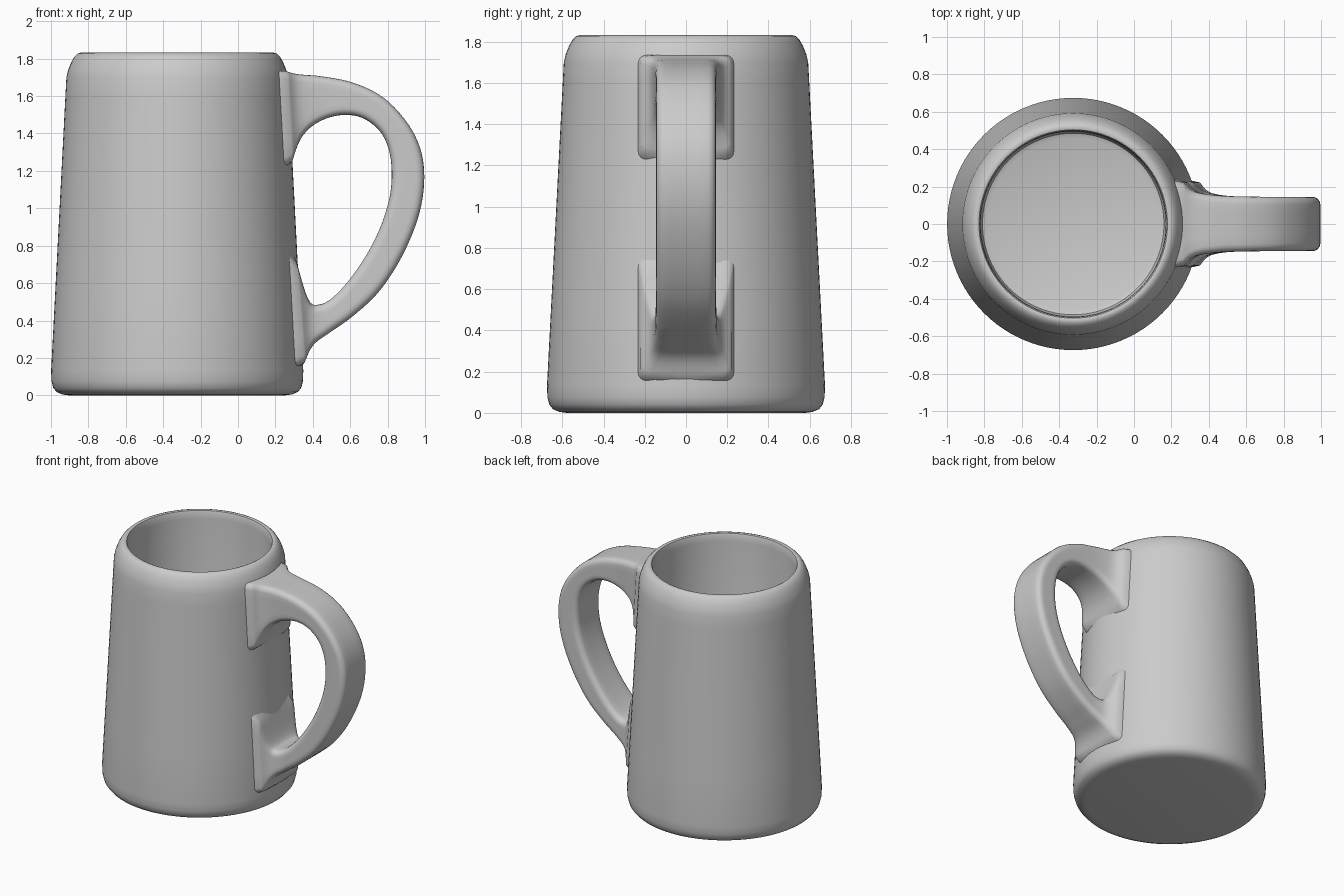
import bpy, bmesh
from math import sin, cos, pi, sqrt
from mathutils import Vector

if "Cube" in bpy.data.objects:
    bpy.data.objects.remove(bpy.data.objects["Cube"])

CX = -0.325          # axis of the mug body


def wall_radius(z):
    return 0.681 - 0.052 * z


def finish(name, bm):
    bmesh.ops.recalc_face_normals(bm, faces=bm.faces)
    mesh = bpy.data.meshes.new(name)
    bm.to_mesh(mesh)
    bm.free()
    ob = bpy.data.objects.new(name, mesh)
    bpy.context.collection.objects.link(ob)
    bpy.ops.object.select_all(action='DESELECT')
    ob.select_set(True)
    bpy.context.view_layer.objects.active = ob
    bpy.ops.object.shade_smooth_by_angle(angle=0.8)
    return ob


def skin(bm, rings):
    for a, b in zip(rings, rings[1:]):
        n = len(a)
        for i in range(n):
            j = (i + 1) % n
            bm.faces.new((a[i], a[j], b[j], b[i]))


# Hollow tapered body: one lathed profile, outside then inside
profile = [(0.58, 0), (0.615, 0.005), (0.645, 0.018), (0.663, 0.04), (0.672, 0.075)]
profile += [(wall_radius(z), z) for z in (0.13, 0.5, 0.9, 1.3, 1.6, 1.7)]
profile += [(0.583, 1.74), (0.567, 1.78), (0.55, 1.81), (0.532, 1.827), (0.515, 1.832),
            (0.504, 1.828), (0.498, 1.81), (0.495, 1.77), (0.495, 0.16),
            (0.485, 0.13), (0.46, 0.12)]
bm = bmesh.new()
SIDES = 96
rings = [[bm.verts.new((CX + r * cos(2 * pi * i / SIDES), r * sin(2 * pi * i / SIDES), z))
          for i in range(SIDES)] for r, z in profile]
skin(bm, rings)
bm.faces.new(rings[0])
bm.faces.new(rings[-1])
finish("mug_body", bm)

# Handle stations: outer x, z, inner x, z, half width (ends flare onto the wall)
stations = [
    (0.25, 1.735, 0.28, 1.22, 0.235), (0.32, 1.717, 0.335, 1.37, 0.175),
    (0.45, 1.705, 0.42, 1.455, 0.153), (0.62, 1.67, 0.54, 1.497, 0.147),
    (0.78, 1.59, 0.66, 1.485, 0.145), (0.91, 1.45, 0.76, 1.41, 0.145),
    (0.98, 1.30, 0.812, 1.29, 0.145), (0.995, 1.13, 0.82, 1.13, 0.145),
    (0.96, 0.94, 0.79, 0.98, 0.145), (0.87, 0.73, 0.72, 0.81, 0.145),
    (0.75, 0.55, 0.62, 0.65, 0.145), (0.61, 0.42, 0.52, 0.535, 0.147),
    (0.49, 0.335, 0.44, 0.487, 0.153), (0.40, 0.265, 0.375, 0.515, 0.175),
    (0.345, 0.15, 0.30, 0.76, 0.235)]


def smooth_path(pts, steps):
    """Catmull-Rom through the stations."""
    pts = [Vector(p) for p in pts]
    ext = [2 * pts[0] - pts[1]] + pts + [2 * pts[-1] - pts[-2]]
    out = []
    for a, b, c, d in zip(ext, ext[1:], ext[2:], ext[3:]):
        for k in range(steps):
            t = k / steps
            out.append(0.5 * (2 * b + (c - a) * t + (2 * a - 5 * b + 4 * c - d) * t * t
                              + (3 * b - a - 3 * c + d) * t ** 3))
    return out + [pts[-1]]


def rounded_rect(hw, hh, r, arc=4, side=5):
    corners = []
    for q, (sx, sy) in enumerate(((1, 1), (-1, 1), (-1, -1), (1, -1))):
        corners.append([(sx * (hw - r) + r * cos((q + k / arc) * pi / 2),
                         sy * (hh - r) + r * sin((q + k / arc) * pi / 2))
                        for k in range(arc + 1)])
    out = []
    for q in range(4):
        out += corners[q]
        a, b = corners[q][-1], corners[(q + 1) % 4][0]
        out += [(a[0] + (b[0] - a[0]) * k / side, a[1] + (b[1] - a[1]) * k / side)
                for k in range(1, side)]
    return out


# Handle: rounded strap swept through the stations, end rings sunk into the wall
bm = bmesh.new()
rings = []
path = smooth_path([Vector(s) for s in stations], 5)
for n, (ox, oz, ix, iz, hw) in enumerate(path):
    outer, inner = Vector((ox, 0, oz)), Vector((ix, 0, iz))
    mid, up = (outer + inner) / 2, (outer - inner)
    half = up.length / 2
    up.normalize()
    ring = []
    for y, v in rounded_rect(hw, half, 0.04):
        p = mid + up * v + Vector((0, y, 0))
        if n in (0, len(path) - 1):
            p.x = CX + sqrt((wall_radius(p.z) - 0.012) ** 2 - y * y)
        ring.append(bm.verts.new(p))
    rings.append(ring)
skin(bm, rings)
finish("handle", bm)
